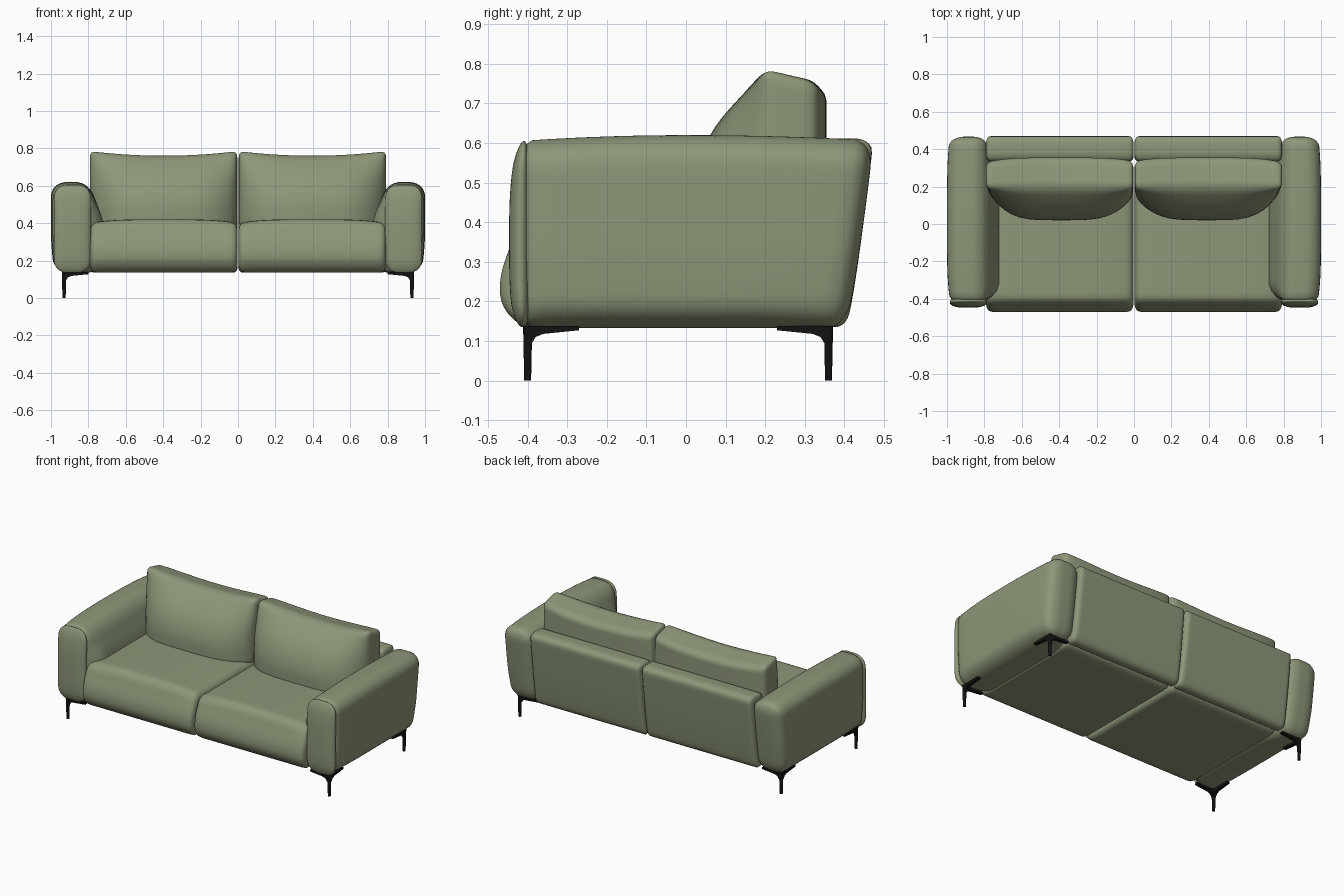
import bpy, bmesh, math
from mathutils import Vector

if "Cube" in bpy.data.objects:
    bpy.data.objects.remove(bpy.data.objects["Cube"])


def material(name, rgb):
    m = bpy.data.materials.new(name)
    m.diffuse_color = (*rgb, 1)
    m.use_nodes = True
    m.node_tree.nodes["Principled BSDF"].inputs["Base Color"].default_value = m.diffuse_color
    return m


GREEN = material("sage green fabric", (0.265, 0.31, 0.19))
BLACK = material("black metal", (0.006, 0.006, 0.007))


def smooth(a, b, v):
    t = min(1, max(0, (v - a) / (b - a)))
    return t * t * (3 - 2 * t)


def finish(bm, name, mat, soft):
    bmesh.ops.recalc_face_normals(bm, faces=bm.faces)
    for f in bm.faces:
        f.smooth = soft
    me = bpy.data.meshes.new(name)
    bm.to_mesh(me)
    bm.free()
    me.materials.append(mat)
    ob = bpy.data.objects.new(name, me)
    bpy.context.collection.objects.link(ob)


def soft_box(name, lo, hi, r, shape, side):
    """Rounded box from lo to hi, bent by shape(x, y, z), mirrored by side."""
    bm = bmesh.new()
    bmesh.ops.create_cube(bm, size=2)
    bmesh.ops.subdivide_edges(bm, edges=bm.edges[:], cuts=21, use_grid_fill=True)
    for v in bm.verts:
        q, d = [], []
        for i in range(3):
            c, h = (lo[i] + hi[i]) / 2, (hi[i] - lo[i]) / 2
            p = math.sin(v.co[i] * math.pi / 2) * h
            k = max(-(h - r[i]), min(h - r[i], p))
            q.append(c + k)
            d.append((p - k) / r[i])
        d = Vector(d).normalized()
        x, y, z = shape(*[q[i] + d[i] * r[i] for i in range(3)])
        v.co = (x * side, y, z)
    finish(bm, name, GREEN, True)


def lean(z):
    # outward slope of the sofa back
    return 0.075 * (max(0, z - 0.13) / 0.48) ** 0.75


def arm(x, y, z):
    inner = (1.0 - x) / 0.215
    bulge = (1 - smooth(0.38, 0.62, z)) * smooth(-0.43, -0.33, y) * (1 - smooth(0.2, 0.36, y))
    x -= 0.065 * inner * bulge
    x -= 0.018 * (1 - inner) * (abs(y) / 0.42) ** 4
    x -= 0.012 * (1 - inner) * (1 - smooth(0.13, 0.35, z))
    z -= 0.015 * (y / 0.42) ** 2 * smooth(0.4, 0.62, z)
    return x, y + max(0, y / 0.4) * lean(z), z


def arm_front(x, y, z):
    f = (-0.40 - y) / 0.05
    return x, y + 0.02 * f * abs((z - 0.35) / 0.24) ** 3, z


def seat(x, y, z):
    front = max(0, -y / 0.47)
    u = (x - 0.397) / 0.394
    y += 0.045 * front * smooth(0.24, 0.42, z) + 0.03 * front * (1 - smooth(0.13, 0.22, z))
    z -= 0.02 * u ** 4 * smooth(0.3, 0.42, z)
    return x, y, z


def back_panel(x, y, z):
    return x, y + (y - 0.335) / 0.07 * lean(z), z


def cushion(x, y, z):
    u = (x - 0.397) / 0.393
    w = 1 - (1 if u > 0 else 0.75) * abs(u) ** 4
    front = min(1, max(0, (0.33 - y) / 0.14))
    t = min(1, max(0, (0.79 - z) / 0.32))
    top = smooth(0.6, 0.79, z)
    z2 = z - 0.024 * (1 - u * u) * top - 0.035 * top * (1 - front)
    y2 = y - 0.17 * w * front * (1 - (1 - t) ** 1.9) + 0.025 * w * (1 - front)
    return x, y2, z2


def leg(name, sx, sy, y0):
    """Slim post with two tapering brackets below the frame."""
    bm = bmesh.new()
    x0 = 0.93 * sx

    def prism(a, b):
        va = [bm.verts.new(p) for p in a]
        vb = [bm.verts.new(p) for p in b]
        bm.faces.new(va)
        bm.faces.new(vb[::-1])
        n = len(a)
        for i in range(n):
            bm.faces.new((va[i], va[(i + 1) % n], vb[(i + 1) % n], vb[i]))

    def ring(r, z):
        return [(x0 + r * math.cos(a), y0 + r * math.sin(a), z)
                for a in [math.tau * (i + 0.5) / 12 for i in range(12)]]

    prism(ring(0.009, 0), ring(0.012, 0.137))
    prof = [(-0.011, 0.138), (0.13, 0.138), (0.13, 0.127), (0.04, 0.118), (0.02, 0.11), (0.008, 0.09)]
    prism([(x0 - 0.01, y0 + sy * d, z) for d, z in prof], [(x0 + 0.01, y0 + sy * d, z) for d, z in prof])
    prism([(x0 - sx * d, y0 - 0.01, z) for d, z in prof], [(x0 - sx * d, y0 + 0.01, z) for d, z in prof])
    finish(bm, name, BLACK, False)


for side, tag in ((1, "right"), (-1, "left")):
    # armrest body and its padded front panel
    soft_box(tag + "_arm", (0.785, -0.425, 0.133), (1.0, 0.40, 0.62), (0.085, 0.04, 0.075), arm, side)
    soft_box(tag + "_arm_front", (0.787, -0.447, 0.135), (0.985, -0.39, 0.605),
             (0.07, 0.027, 0.07), arm_front, side)
    # seat, back panel and loose back cushion
    soft_box(tag + "_seat", (0.002, -0.47, 0.135), (0.792, 0.34, 0.42), (0.03, 0.05, 0.05), seat, side)
    soft_box(tag + "_back_panel", (0.002, 0.335, 0.135), (0.792, 0.402, 0.612),
             (0.02, 0.025, 0.035), back_panel, side)
    soft_box(tag + "_back_cushion", (0.004, 0.19, 0.38), (0.792, 0.33, 0.792),
             (0.025, 0.035, 0.03), cushion, side)
    # legs
    leg(tag + "_front_leg", side, 1, -0.40)
    leg(tag + "_back_leg", side, -1, 0.36)
